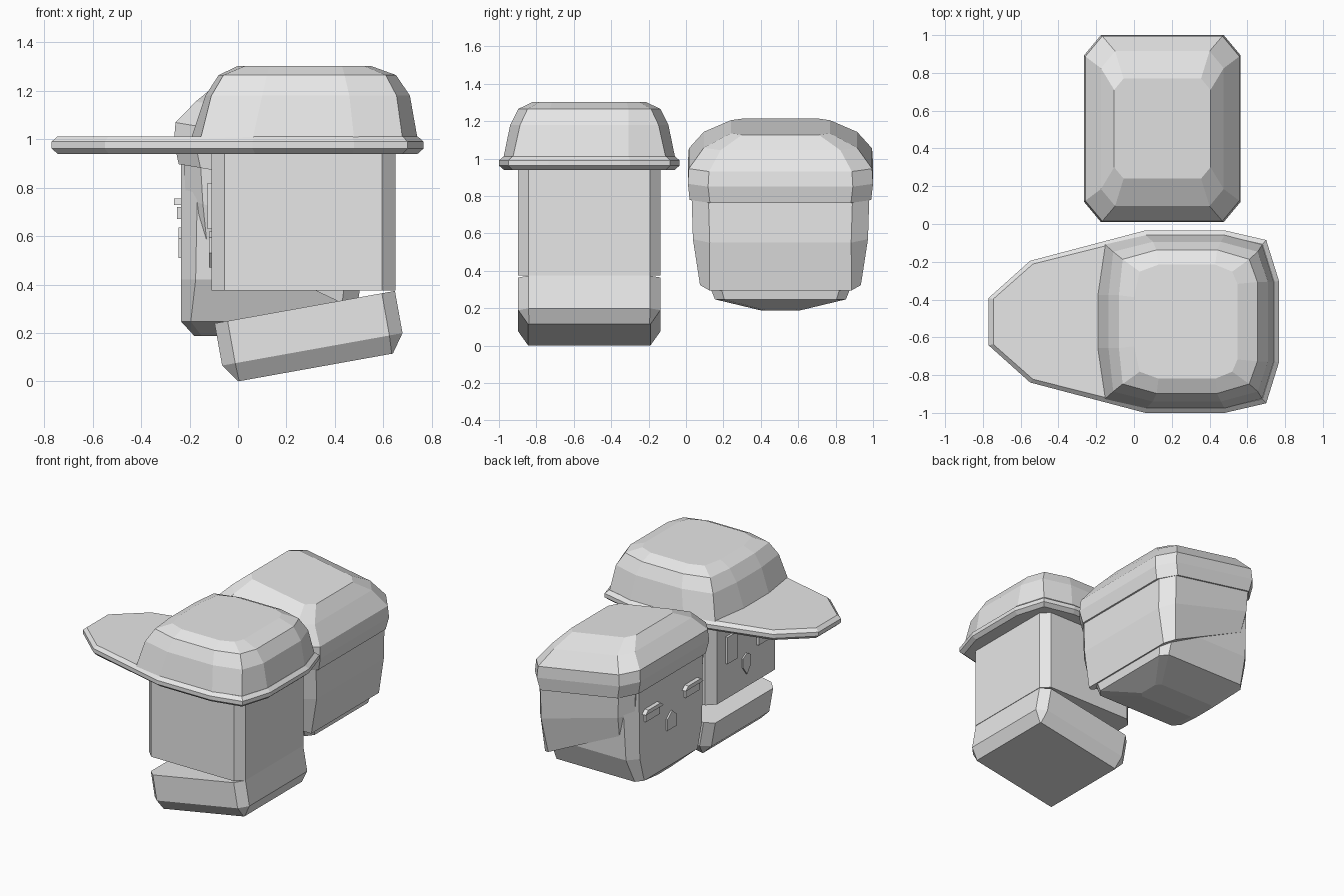
import bpy, bmesh, math

grey = bpy.data.materials.new("plain_grey")
grey.diffuse_color = (0.8, 0.8, 0.8, 1)


def loft(name, rings):
    """Skin a stack of equal-length rings and cap both ends."""
    bm = bmesh.new()
    vs = [[bm.verts.new(p) for p in r] for r in rings]
    n = len(vs[0])
    for a, b in zip(vs, vs[1:]):
        for i in range(n):
            j = (i + 1) % n
            bm.faces.new((a[i], a[j], b[j], b[i]))
    bm.faces.new(vs[0][::-1])
    bm.faces.new(vs[-1])
    bmesh.ops.recalc_face_normals(bm, faces=bm.faces)
    me = bpy.data.meshes.new(name)
    bm.to_mesh(me)
    bm.free()
    me.materials.append(grey)
    ob = bpy.data.objects.new(name, me)
    bpy.context.collection.objects.link(ob)
    return ob


def octo(x0, x1, cy, hy, cx, cyy, z):
    """Chamfered rectangle; z may be a number or a function of x."""
    f = z if callable(z) else (lambda x: z)
    pts = [(x0 + cx, -hy), (x1 - cx, -hy), (x1, -hy + cyy), (x1, hy - cyy),
           (x1 - cx, hy), (x0 + cx, hy), (x0, hy - cyy), (x0, -hy + cyy)]
    return [(x, cy + y, f(x)) for x, y in pts]


def mirrored(half, cy, z):
    """Ring from (x, half width) points, mirrored about y = cy."""
    return ([(x, cy - h, z) for x, h in half]
            + [(x, cy + h, z) for x, h in reversed(half)])


def plate(name, x0, x1, yz):
    """Flat plate facing -x with a (y, z) outline."""
    return loft(name, [[(x0, y, z) for y, z in yz], [(x1, y, z) for y, z in yz]])


def rect(cy, hw, z0, z1):
    return [(cy - hw, z0), (cy + hw, z0), (cy + hw, z1), (cy - hw, z1)]


# ---- first head: block, open jaw ----
A = -0.517
loft("block_head", [octo(-0.11, 0.65, A, 0.38, 0.055, 0.055, z) for z in (0.375, 0.96)])

ang = math.atan2(0.115, 0.64)
jaw = loft("open_jaw", [
    octo(0.0, 0.65, A, 0.327, 0.005, 0.005, 0),
    octo(-0.053, 0.704, A, 0.38, 0.055, 0.055, 0.076),
    octo(-0.053, 0.704, A, 0.38, 0.055, 0.055, 0.253)])
jaw.rotation_euler = (0, -ang, 0)

# ---- eyes and nose of the first head ----
for s in (-1, 1):
    plate("block_eye", -0.127, -0.10, rect(A + s * 0.175, 0.055, 0.63, 0.82))
plate("block_nose", -0.12, -0.10, [(A - 0.045, 0.595), (A - 0.045, 0.53), (A, 0.47),
                                   (A + 0.045, 0.53), (A + 0.045, 0.595), (A, 0.62)])

# ---- cap: brim with bevelled rim, stepped crown ----
rim = [(-0.77, 0.125), (-0.55, 0.322), (0.06, 0.483), (0.48, 0.483), (0.70, 0.432), (0.767, 0.217)]
inner = [(-0.745, 0.12), (-0.535, 0.305), (0.07, 0.457), (0.47, 0.457), (0.68, 0.41), (0.742, 0.21)]
loft("cap_brim", [mirrored(inner, A, 0.94), mirrored(rim, A, 0.962),
                  mirrored(rim, A, 0.99), mirrored(inner, A, 1.012)])
crown = [
    (1.00, [(-0.195, 0.14), (-0.155, 0.41), (0.06, 0.46), (0.48, 0.46), (0.68, 0.41), (0.742, 0.21)]),
    (1.18, [(-0.135, 0.14), (-0.11, 0.37), (0.10, 0.423), (0.46, 0.423), (0.655, 0.37), (0.71, 0.21)]),
    (1.265, [(-0.08, 0.14), (-0.06, 0.33), (0.12, 0.38), (0.44, 0.38), (0.61, 0.33), (0.653, 0.21)]),
    (1.303, [(0.0, 0.13), (0.03, 0.265), (0.13, 0.302), (0.43, 0.302), (0.52, 0.265), (0.548, 0.20)])]
loft("cap_crown", [mirrored(h, A, z) for z, h in crown])

# ---- second head: rounded face with tapered chin ----
B = 0.505
loft("round_head", [
    octo(-0.18, 0.30, B, 0.10, 0.03, 0.03, 0.187),
    octo(-0.235, 0.46, B, 0.35, 0.04, 0.05, 0.247),
    octo(-0.235, 0.49, B, 0.42, 0.06, 0.07, 0.42),
    octo(-0.235, 0.50, B, 0.45, 0.07, 0.09, 0.95)])


# ---- hair: upper shell sloping down to the back ----
def tilt(z):
    return lambda x: z - 0.17 * (x - 0.15)


loft("hair_shell", [octo(0.15 - hx, 0.15 + hx, B, hy, c, c * 1.2, tilt(z)) for z, hx, hy, c in (
    (0.83, 0.395, 0.485, 0.09),
    (0.92, 0.415, 0.495, 0.09),
    (1.00, 0.408, 0.49, 0.09),
    (1.10, 0.325, 0.41, 0.075),
    (1.17, 0.255, 0.265, 0.05))])

# ---- hair: lower layer, its hem rising toward the face ----
loft("hair_lower", [
    octo(-0.19, 0.49, B, 0.43, 0.06, 0.05, lambda x: 0.295 + 0.47 * (0.49 - x)),
    octo(-0.215, 0.53, B, 0.468, 0.07, 0.09, lambda x: 0.55 + 0.27 * (0.53 - x)),
    octo(-0.225, 0.53, B, 0.475, 0.07, 0.09, tilt(0.85))])

# ---- eyes, brows and nose of the second head ----
for s in (-1, 1):
    c = B + s * 0.225
    plate("round_eye", -0.252, -0.22, rect(c, 0.08, 0.67, 0.72))
    plate("brow", -0.265, -0.22, [(c - 0.10, 0.728), (c + 0.10, 0.728),
                                  (c + 0.07, 0.755), (c - 0.07, 0.755)])
plate("round_nose", -0.246, -0.22, [(B - 0.055, 0.51), (B + 0.055, 0.51), (B + 0.055, 0.59),
                                    (B, 0.635), (B - 0.055, 0.59)])
